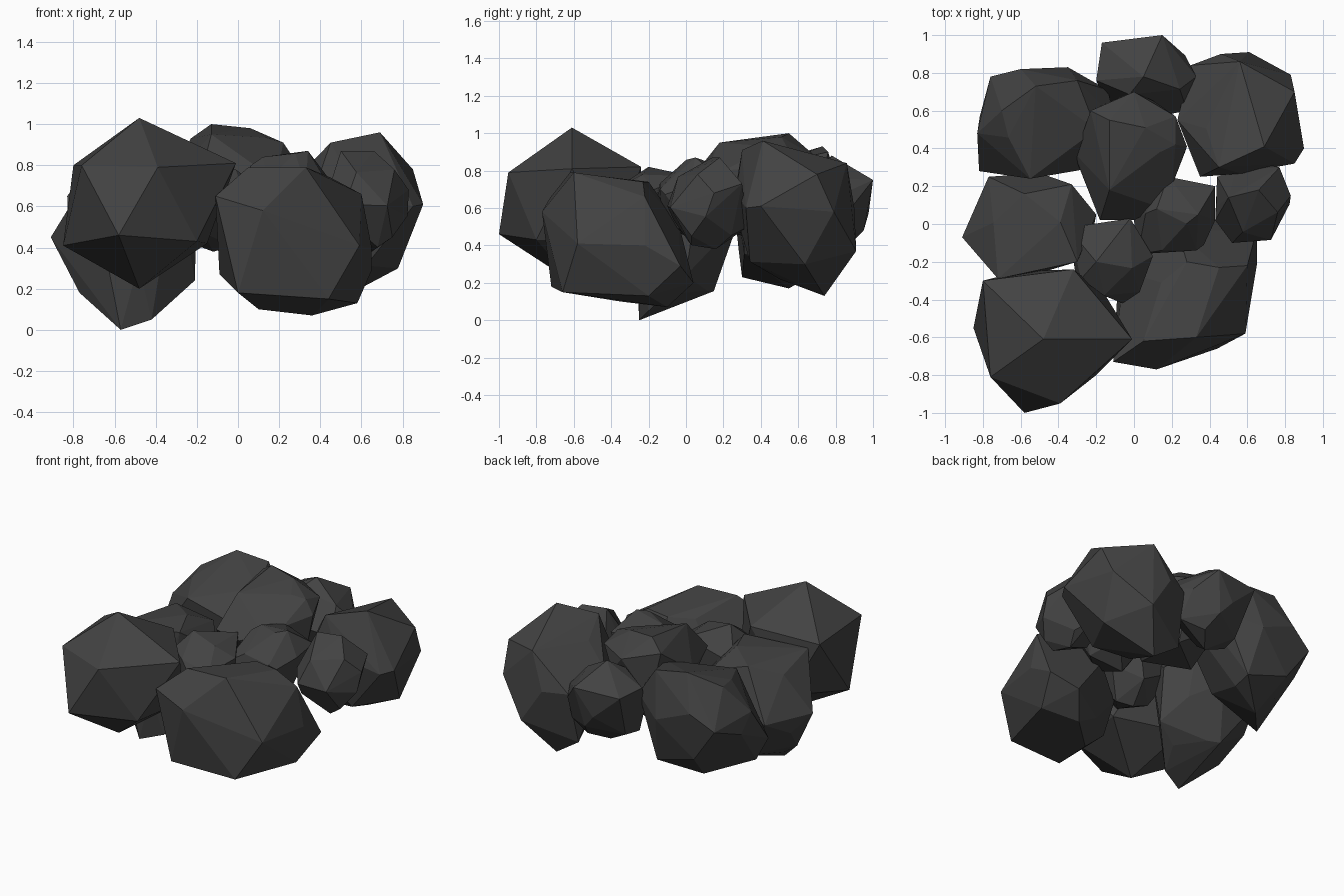
import bpy, bmesh, random
from math import tau
from mathutils import Vector, Euler

coal = bpy.data.materials.new("coal")
coal.diffuse_color = (0.055, 0.055, 0.055, 1)


def lump(name, centre, half, seed, *corners):
    """Faceted lump: a tumbled icosahedron plus a few protruding corners, wrapped in a convex hull."""
    rng = random.Random(seed)
    spin = Euler([rng.uniform(0, tau) for _ in range(3)]).to_matrix()
    bm = bmesh.new()
    bmesh.ops.create_icosphere(bm, subdivisions=1, radius=1)
    for v in bm.verts:
        v.co = Vector(c + p * h for c, p, h in zip(centre, spin @ v.co, half))
    for c in corners:
        bm.verts.new(c)
    # wrap all points, drop those left inside
    bmesh.ops.delete(bm, geom=bm.edges[:], context='EDGES_FACES')
    bmesh.ops.convex_hull(bm, input=bm.verts[:])
    bmesh.ops.delete(bm, geom=[v for v in bm.verts if not v.link_faces], context='VERTS')
    bmesh.ops.dissolve_limit(bm, angle_limit=0.1, verts=bm.verts[:], edges=bm.edges[:])
    bmesh.ops.recalc_face_normals(bm, faces=bm.faces[:])
    me = bpy.data.meshes.new(name)
    bm.to_mesh(me)
    bm.free()
    me.materials.append(coal)
    bpy.context.collection.objects.link(bpy.data.objects.new(name, me))


# large front lumps
lump("front_left_lump", (-.46, -.6, .61), (.3, .3, .3), 1,
     (-.48, -.61, 1.03), (-.76, -.81, .80), (-.39, -.95, .79), (-.01, -.61, .81),
     (-.32, -.24, .82), (-.80, -.30, .80), (-.58, -1, .46), (-.85, -.55, .41),
     (-.2, -.8, .43), (-.48, -.6, .2), (-.15, -.38, .42), (-.6, -.25, .42))
lump("front_right_lump", (.28, -.36, .42), (.35, .34, .33), 2,
     (-.11, -.73, .65), (.05, -.62, .79), (.33, -.6, .79), (.28, -.2, .74),
     (.12, -.77, .58), (.0, -.72, .18), (.44, -.66, .15), (.6, -.22, .66),
     (.65, -.03, .29), (.36, -.1, .07), (.59, -.58, .41), (.48, .04, .2),
     (.1, -.35, .1), (.58, -.2, .13), (-.09, -.4, .27), (.45, -.23, .74), (.65, -.22, .4))

# large side and back lumps
lump("left_lump", (-.55, -.02, .42), (.31, .25, .36), 3,
     (-.91, -.07, .45), (-.77, -.1, .18), (-.57, -.25, 0), (-.42, -.2, .05),
     (-.21, 0, .24), (-.77, .25, .45), (-.5, .27, .5), (-.58, .16, .77),
     (-.39, .01, .8), (-.72, -.29, .76), (-.2, .05, .6), (-.33, .21, .7),
     (-.5, .11, .16), (-.3, -.2, .78))
lump("back_left_lump", (-.49, .53, .54), (.33, .29, .34), 4,
     (-.82, .28, .39), (-.76, .78, .6), (-.35, .83, .6), (-.14, .71, .68),
     (-.7, .6, .83), (-.52, .73, .93), (-.52, .55, .17), (-.3, .74, .28),
     (-.55, .24, .78), (-.2, .5, .84), (-.74, .3, .23), (-.83, .48, .65),
     (-.6, .82, .7), (-.2, .3, .65), (-.1, .56, .7), (-.3, .76, .9))
lump("back_right_lump", (.58, .57, .56), (.3, .32, .36), 5,
     (.69, .41, .96), (.45, .3, .91), (.9, .4, .61), (.85, .7, .78),
     (.61, .91, .37), (.56, .86, .84), (.46, .9, .6), (.3, .84, .6), (.77, .53, .36),
     (.46, .74, .13), (.45, .5, .22), (.35, .25, .62), (.83, .79, .58),
     (.23, .55, .68), (.85, .32, .6), (.28, .76, .25))

# medium back and centre lumps
lump("back_lump", (.06, .77, .6), (.26, .21, .25), 6,
     (-.17, .96, .74), (.15, 1, .75), (.33, .78, .65), (.1, .95, .48),
     (.05, .78, .88), (.05, .74, .33), (-.2, .76, .75), (.28, .6, .6),
     (.3, .8, .43), (-.14, .7, .42))
lump("centre_back_lump", (-.02, .36, .69), (.29, .33, .29), 7,
     (-.13, .55, 1), (.06, .51, .98), (.28, .41, .82), (0, .7, .87),
     (-.31, .37, .75), (-.13, .18, .95), (-.18, .02, .75), (0, .02, .72),
     (.22, .57, .87), (.2, .2, .8), (-.23, .6, .93), (.22, .42, .91))

# small filler lumps
lump("centre_lump", (.22, .04, .64), (.22, .21, .23), 8,
     (.34, .05, .87), (.12, .08, .84), (.43, .2, .75), (.18, .25, .8), (.02, -.16, .65),
     (.43, .02, .72), (.33, -.14, .7), (0, .02, .65))
lump("right_lump", (.63, .1, .61), (.2, .21, .23), 9,
     (.5, .14, .87), (.66, .18, .87), (.77, .3, .73), (.83, .15, .68), (.75, .03, .45),
     (.52, -.1, .61), (.65, .16, .38), (.65, .0, .76), (.43, .02, .65),
     (.44, .25, .6), (.62, .33, .5))
lump("centre_front_lump", (-.12, -.19, .6), (.2, .22, .22), 10,
     (-.35, -.02, .65), (-.02, .03, .77), (.1, -.17, .7), (-.06, -.42, .6),
     (-.2, -.2, .82), (.03, -.36, .65), (-.28, -.29, .72), (-.12, -.15, .38))
